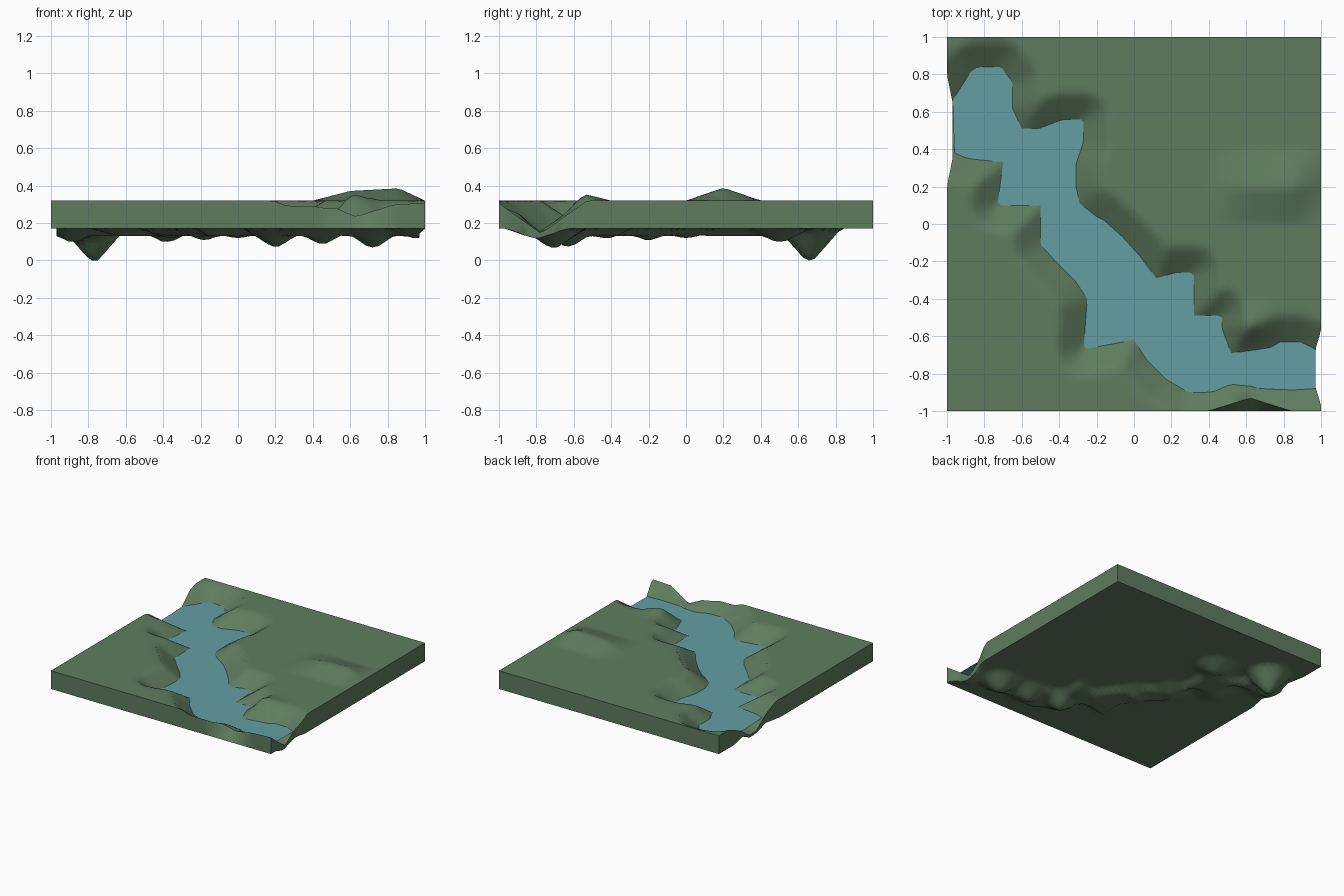
import bpy
import bmesh
import math
from mathutils import Vector
from mathutils.geometry import intersect_point_line

cube = bpy.data.objects.get("Cube")
if cube:
    bpy.data.objects.remove(cube, do_unlink=True)

LAND_TOP = 0.32
LAND_BASE = 0.17
WATER_LEVEL = 0.22
BED_LEVEL = 0.15
BANK_WIDTH = 0.14
DIVISIONS = 64

# Shoreline of the river, running past both ends of the slab
shore = [Vector(p) for p in (
    (-1.2, .66), (-.97, .66), (-.87, .82), (-.83, .84), (-.71, .84), (-.65, .76),
    (-.65, .62), (-.6, .51), (-.51, .51), (-.38, .56), (-.27, .56), (-.27, .44),
    (-.31, .32), (-.31, .2), (-.29, .11), (-.2, .04), (-.16, .02), (-.06, -.07),
    (.03, -.17), (.12, -.29), (.22, -.26), (.32, -.26), (.32, -.49), (.47, -.49),
    (.47, -.55), (.52, -.69), (.73, -.66), (.78, -.63), (.89, -.63), (.97, -.67),
    (1.2, -.67), (1.2, -.88), (.97, -.88), (.81, -.89), (.65, -.91), (.52, -.87),
    (.43, -.9), (.29, -.9), (.17, -.83), (.07, -.73), (0, -.62), (-.27, -.67),
    (-.25, -.4), (-.31, -.31), (-.41, -.21), (-.5, -.11), (-.5, .1), (-.73, .1),
    (-.7, .33), (-.89, .35), (-.96, .38), (-1.2, .38))]
shore_edges = list(zip(shore, shore[1:] + shore[:1]))

# Lumps hanging under the river: x, y, lowest z
lumps = ((-.77, .66, 0), (-.88, .5, .1), (-.38, .5, .1), (-.62, .2, .13),
         (-.36, 0, .12), (-.18, -.2, .11), (0, -.43, .12), (.2, -.63, .075),
         (.45, -.7, .09), (.72, -.71, .07), (.95, -.8, .12))


def make_material(name, colour):
    mat = bpy.data.materials.new(name)
    mat.use_nodes = True
    mat.diffuse_color = (*colour, 1)
    mat.node_tree.nodes["Principled BSDF"].inputs["Base Color"].default_value = (*colour, 1)
    return mat


def make_object(name, bm, mat):
    mesh = bpy.data.meshes.new(name)
    bm.to_mesh(mesh)
    bm.free()
    mesh.materials.append(mat)
    obj = bpy.data.objects.new(name, mesh)
    bpy.context.collection.objects.link(obj)
    return obj


def tent(value, centre, half_width):
    return max(0.0, 1 - abs(value - centre) / half_width)


def shore_distance(p):
    """Distance to the shoreline, negative over the water."""
    nearest, inside = 9.0, False
    for a, b in shore_edges:
        foot, t = intersect_point_line(p, a, b)
        foot = a.lerp(b, min(1, max(0, t)))
        nearest = min(nearest, (p - foot).length)
        if (a.y > p.y) != (b.y > p.y):
            if p.x < a.x + (p.y - a.y) * (b.x - a.x) / (b.y - a.y):
                inside = not inside
    return -nearest if inside else nearest


def top_height(p):
    slope = (LAND_TOP - WATER_LEVEL) / BANK_WIDTH
    d = shore_distance(p)
    z = min(LAND_TOP, max(BED_LEVEL, WATER_LEVEL + slope * d))
    if d > 0:
        bank = min(1, d / BANK_WIDTH)
        # Low ridge on the east side
        if p.x < .6:
            ridge = .055 * max(0, (p.x - .4) / .2)
        elif p.x < .86:
            ridge = .055 + .015 * (p.x - .6) / .26
        else:
            ridge = .07 * (1 - p.x) / .14
        z += ridge * tent(p.y, .2, .2)
        # Knoll beside the river and notch in the front rim
        z += .05 * bank * tent(p.x, .6, .2) * tent(p.y, -.58, .18)
        z -= .05 * tent(p.x, .62, .22) * tent(p.y, -1, .08)
    return z


def base_height(p, top):
    z = LAND_BASE
    for x, y, low in lumps:
        reach = math.hypot(p.x - x, p.y - y) / .17
        z = min(z, LAND_BASE - (LAND_BASE - low) * min(1, 1.15 * max(0, 1 - reach)))
    return min(z, top - .02)


# Land slab with carved river valley
bm = bmesh.new()
bmesh.ops.create_grid(bm, x_segments=DIVISIONS, y_segments=DIVISIONS, size=1)
base_verts = list(bm.verts)
heights = {(round(v.co.x, 4), round(v.co.y, 4)): top_height(v.co.xy) for v in base_verts}
result = bmesh.ops.extrude_face_region(bm, geom=list(bm.faces), use_keep_orig=True)
top_verts = [g for g in result["geom"] if isinstance(g, bmesh.types.BMVert)]
for v in base_verts + top_verts:
    p = v.co.xy
    top = heights[(round(p.x, 4), round(p.y, 4))]
    # River mouths bite slightly into the side walls
    if p.x < -.999:
        v.co.x += .03 * min(1, 2 * tent(p.y, .5, .3))
    if p.x > .999:
        v.co.x -= .03 * min(1, 2 * tent(p.y, -.77, .2))
    v.co.z = base_height(p, top)
for v in top_verts:
    p = v.co.xy
    v.co.z = heights.get((round(p.x, 4), round(p.y, 4)), 0) or top_height(p)
    # Front rim leans back at the notch
    v.co.y += .07 * tent(p.x, .62, .22) * tent(p.y, -1, .2)
bmesh.ops.recalc_face_normals(bm, faces=bm.faces)
land = make_object("land_slab", bm, make_material("moss green", (.114, .202, .114)))

bpy.ops.object.select_all(action="DESELECT")
land.select_set(True)
bpy.context.view_layer.objects.active = land
bpy.ops.object.shade_smooth_by_angle(angle=math.radians(48))

# River surface
bm = bmesh.new()
face = bm.faces.new([bm.verts.new((p.x, p.y, WATER_LEVEL)) for p in shore if abs(p.x) < 1])
face.normal_update()
if face.normal.z < 0:
    face.normal_flip()
bmesh.ops.triangulate(bm, faces=[face])
make_object("river_water", bm, make_material("river blue", (.127, .342, .366)))
